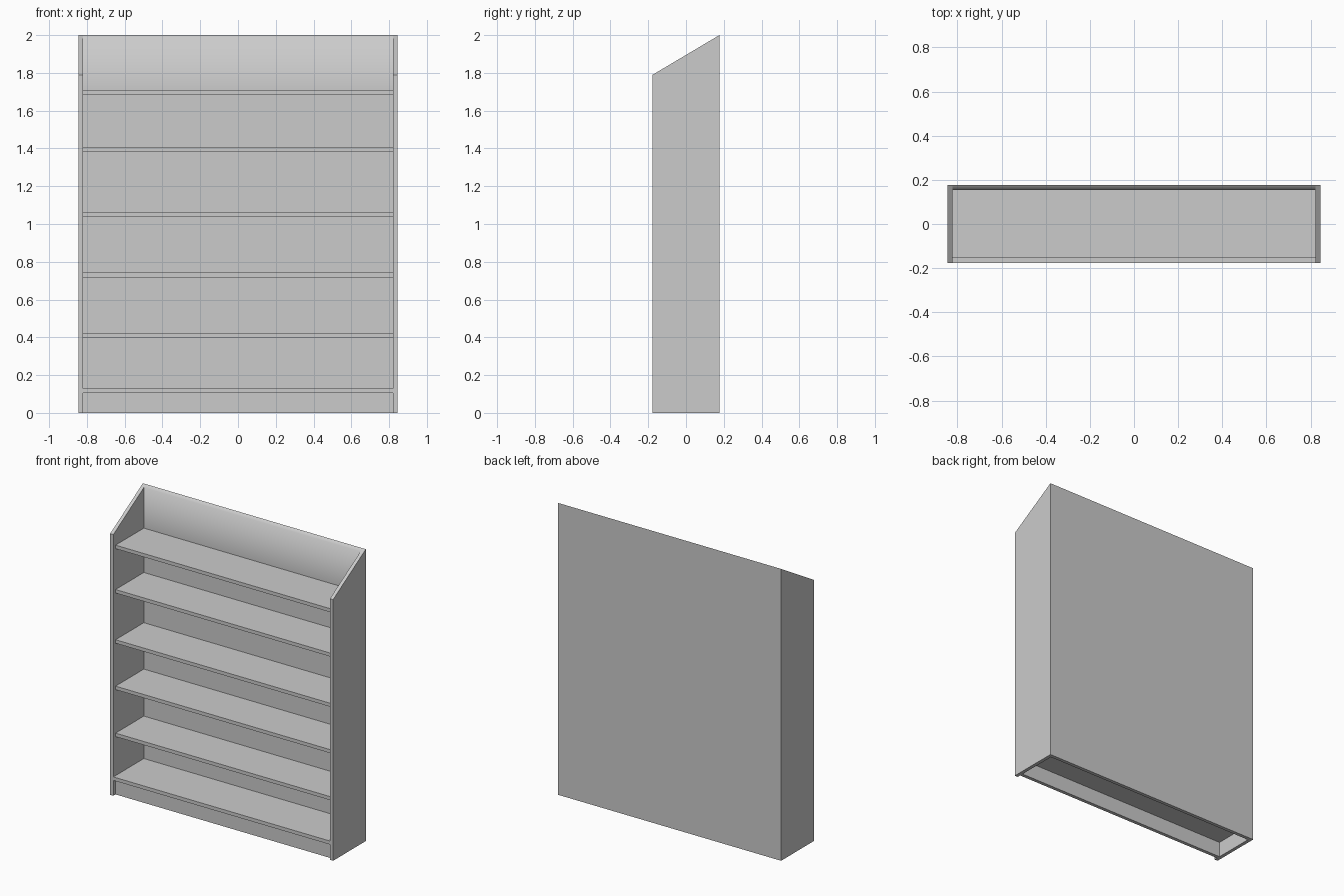
import bpy
import math

cube = bpy.data.objects.get("Cube")
if cube:
    bpy.data.objects.remove(cube, do_unlink=True)

grey = bpy.data.materials.new("plain_grey")
grey.use_nodes = True
colour = (0.6, 0.6, 0.6, 1)
grey.diffuse_color = colour
grey.node_tree.nodes["Principled BSDF"].inputs["Base Color"].default_value = colour

HALF_W, HALF_D, T = 0.845, 0.177, 0.024
LOW, HIGH = 1.79, 2.0
INNER = HALF_W - T
BACK = HALF_D - T          # front surface of the back panel
RECESS = T                 # setback of shelves and plinth


def slope(y):
    """Height of the sloping top at depth y."""
    return LOW + (HIGH - LOW) * (y + HALF_D) / (2 * HALF_D)


def extrude(name, profile, x0, x1):
    """Solid from a (y, z) profile, counter-clockwise seen from +x."""
    n = len(profile)
    verts = [(x, y, z) for x in (x0, x1) for y, z in profile]
    faces = [tuple(reversed(range(n))), tuple(range(n, 2 * n))]
    faces += [(i, (i + 1) % n, (i + 1) % n + n, i + n) for i in range(n)]
    mesh = bpy.data.meshes.new(name)
    mesh.from_pydata(verts, [], faces)
    mesh.materials.append(grey)
    obj = bpy.data.objects.new(name, mesh)
    bpy.context.collection.objects.link(obj)
    return obj


def board(name, y0, y1, z0, z1):
    """Rectangular board spanning the gap between the sides."""
    return extrude(name, [(y0, z0), (y1, z0), (y1, z1), (y0, z1)], -INNER, INNER)


# Side panels with sloping tops
side = [(-HALF_D, 0), (HALF_D, 0), (HALF_D, HIGH), (-HALF_D, LOW)]
extrude("left_side", side, INNER, HALF_W)
extrude("right_side", side, -HALF_W, -INNER)

# Back panel, softly shaded into its sloping top edge above the top shelf
back = extrude("back_panel", [(BACK, 0), (HALF_D, 0), (HALF_D, HIGH),
                              (BACK, slope(BACK)), (BACK, 1.71)], -INNER, INNER)
bpy.ops.object.select_all(action='DESELECT')
back.select_set(True)
bpy.context.view_layer.objects.active = back
bpy.ops.object.shade_smooth_by_angle(angle=math.radians(62))

# Bottom shelf flush with the sides, over a recessed plinth
board("bottom_shelf", -HALF_D, BACK, 0.105, 0.129)
board("plinth", -HALF_D + RECESS, -HALF_D + RECESS + T, 0, 0.105)

# Recessed shelves
for i, top in enumerate((0.42, 0.742, 1.06, 1.404, 1.708)):
    board(f"shelf_{i + 1}", -HALF_D + RECESS, BACK, top - T, top)
